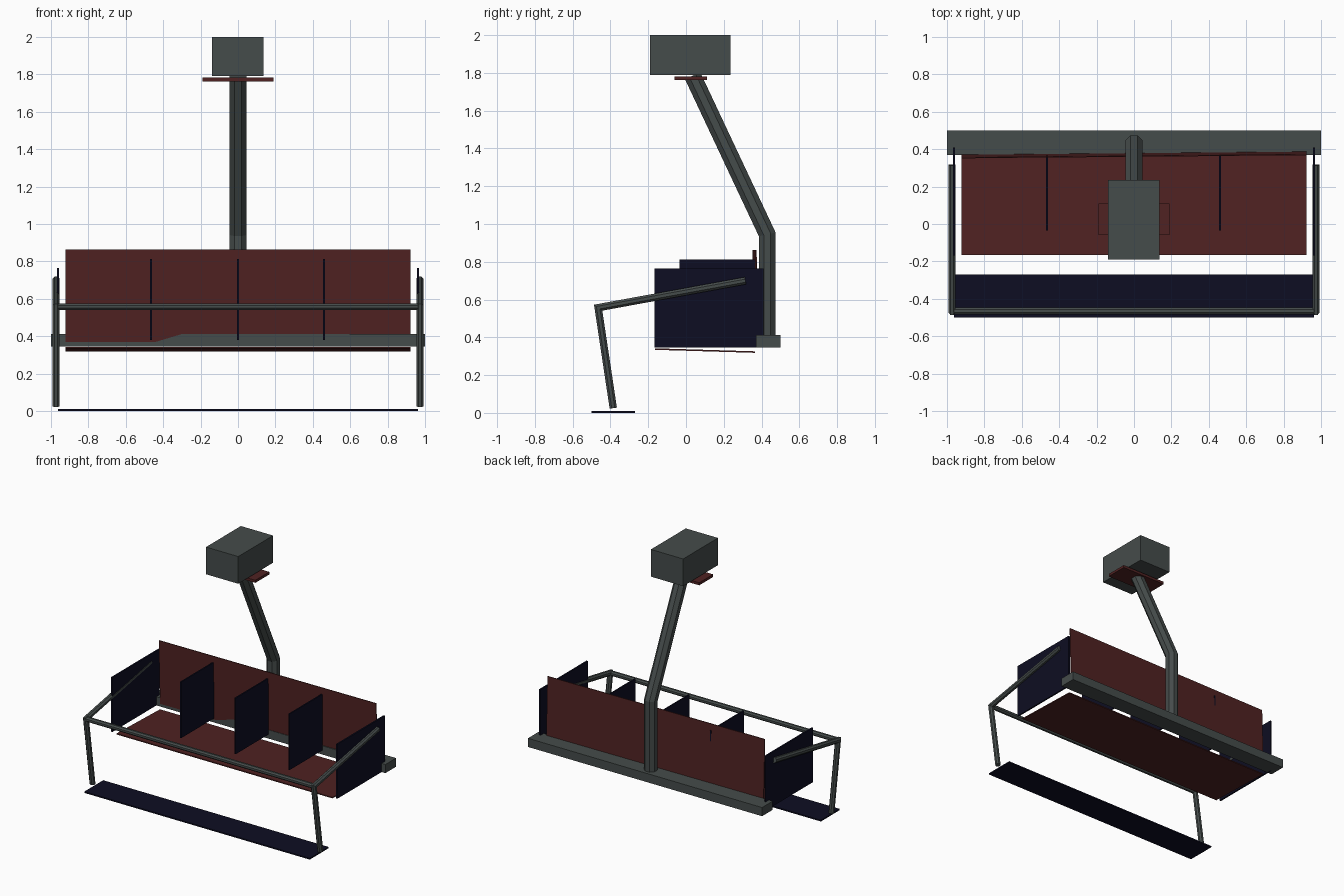
import bpy, bmesh, math
from mathutils import Vector

cube = bpy.data.objects.get("Cube")
if cube:
    bpy.data.objects.remove(cube, do_unlink=True)


def material(name, rgb):
    m = bpy.data.materials.new(name)
    m.use_nodes = True
    m.diffuse_color = (*rgb, 1)
    bsdf = next(n for n in m.node_tree.nodes if n.type == 'BSDF_PRINCIPLED')
    bsdf.inputs["Base Color"].default_value = (*rgb, 1)
    return m


steel = material("dark steel", (0.06, 0.072, 0.07))
red = material("dark red", (0.08, 0.016, 0.016))
navy = material("navy", (0.004, 0.004, 0.016))


def finish(bm, name, mat):
    bmesh.ops.recalc_face_normals(bm, faces=bm.faces)
    mesh = bpy.data.meshes.new(name)
    bm.to_mesh(mesh)
    bm.free()
    mesh.materials.append(mat)
    obj = bpy.data.objects.new(name, mesh)
    bpy.context.collection.objects.link(obj)
    return obj


def box(name, lo, hi, mat, shape=None):
    """Box between two corners; shape may shift each vertex."""
    bm = bmesh.new()
    bmesh.ops.create_cube(bm, size=1)
    lo, hi = Vector(lo), Vector(hi)
    for v in bm.verts:
        v.co = (lo + hi) / 2 + v.co * (hi - lo)
        if shape:
            v.co += shape(v.co)
    return finish(bm, name, mat)


def tube(name, points, side, radius, mat, sides=8):
    """Faceted tube with mitred bends; side is square to every segment."""
    bm = bmesh.new()
    pts, side = [Vector(p) for p in points], Vector(side)
    rings = []
    for i, p in enumerate(pts):
        before = (p - pts[max(i - 1, 0)]).normalized()
        after = (pts[min(i + 1, len(pts) - 1)] - p).normalized()
        tangent = (before + after).normalized()
        across = tangent.cross(side) / max(tangent.dot(before), tangent.dot(after))
        ring = []
        for k in range(sides):
            a = math.tau * (k + 0.5) / sides
            ring.append(bm.verts.new(p + radius * (math.cos(a) * side + math.sin(a) * across)))
        rings.append(ring)
    for r, s in zip(rings, rings[1:]):
        for k in range(sides):
            n = (k + 1) % sides
            bm.faces.new((r[k], r[n], s[n], s[k]))
    bm.faces.new(rings[0])
    bm.faces.new(rings[-1])
    return finish(bm, name, mat)


# Cable grip, cover plate and hanger
box("grip_housing", (-0.14, -0.19, 1.79), (0.135, 0.235, 2.0), steel)
box("grip_plate", (-0.19, -0.06, 1.762), (0.19, 0.11, 1.782), red)
tube("hanger_pole", [(0, 0.43, 0.38), (0, 0.43, 0.945), (0, 0.035, 1.785)],
     (1, 0, 0), 0.048, steel)
box("rear_beam", (-1, 0.37, 0.345), (1, 0.5, 0.412), steel)

# Seat and slightly twisted backrest
box("seat", (-0.922, -0.165, 0.318), (0.922, 0.365, 0.326), red,
    lambda c: Vector((0, 0, 0.03 * (0.365 - c.y))))
box("backrest", (-0.922, 0.369, 0.368), (0.922, 0.375, 0.863), red,
    lambda c: Vector((0, 0.009 * (c.x + 0.55) - 0.03 * (c.z - 0.37), 0)))

# Dividers between the places and end panels
for label, x in (("right", -0.465), ("middle", 0), ("left", 0.46)):
    box(label + "_divider", (x - 0.005, -0.035, 0.38), (x + 0.005, 0.365, 0.813), navy)
for label, s in (("right", -1), ("left", 1)):
    box(label + "_end_panel", (s * 0.962 - 0.006, -0.168, 0.345),
        (s * 0.962 + 0.006, 0.41, 0.765), navy)
    # Safety bar arm and leg
    x = s * 0.973
    tube(label + "_safety_arm", [(x, -0.385, 0.025), (x, -0.465, 0.557), (x, 0.315, 0.7)],
         (1, 0, 0), 0.021, steel)

# Crossbar and footrest
tube("safety_crossbar", [(-0.98, -0.465, 0.557), (0.98, -0.465, 0.557)],
     (0, 0, 1), 0.019, steel)
box("footrest", (-0.963, -0.5, 0), (0.963, -0.27, 0.01), navy)
